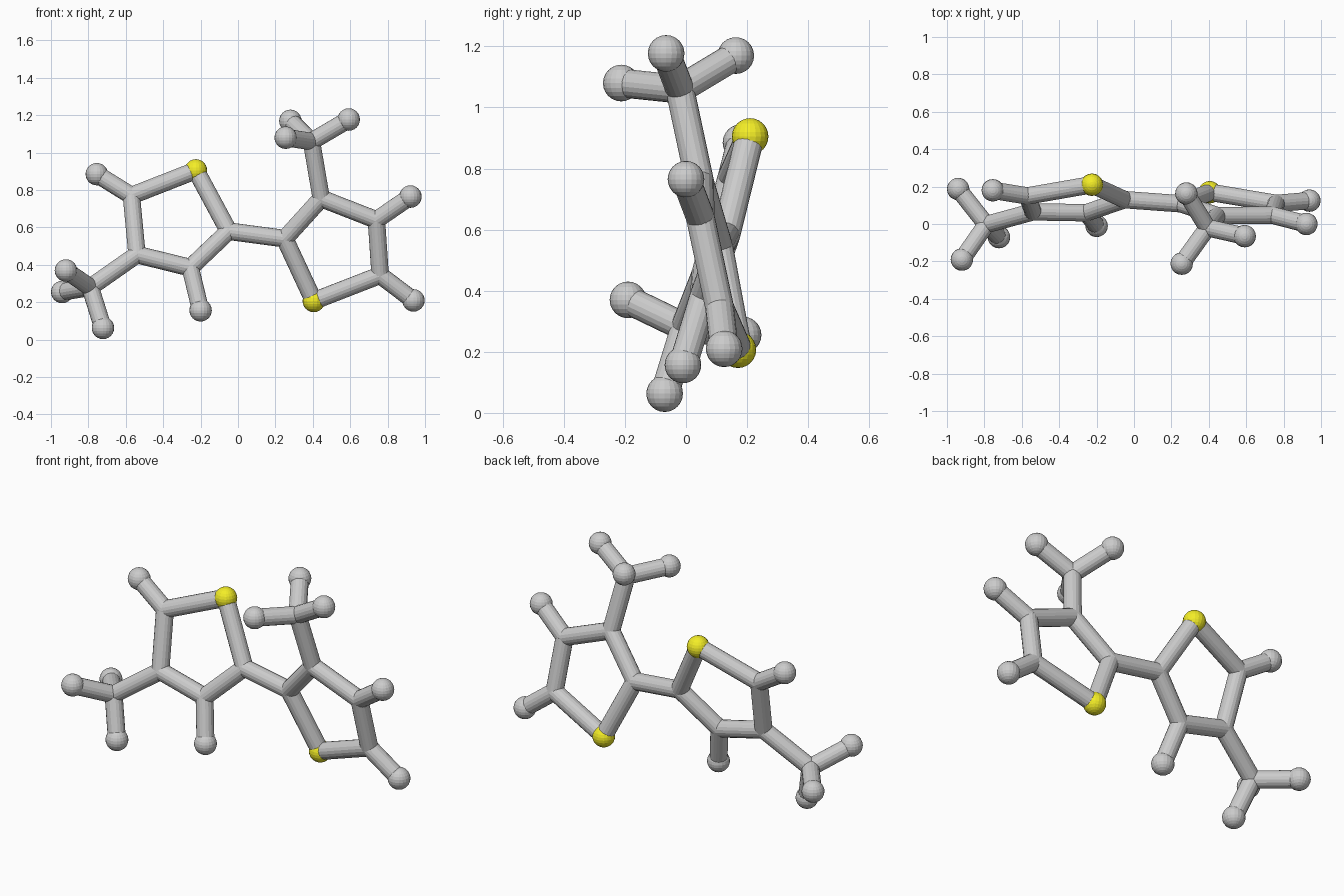
import bpy
from mathutils import Vector

if "Cube" in bpy.data.objects:
    bpy.data.objects.remove(bpy.data.objects["Cube"])

BALL, STICK = 0.06, 0.047

yellow = bpy.data.materials.new("yellow")
yellow.diffuse_color = (0.9, 0.85, 0.02, 1)
yellow.use_nodes = True
yellow.node_tree.nodes["Principled BSDF"].inputs["Base Color"].default_value = yellow.diffuse_color


def ball(name, pos, radius, mat=None):
    bpy.ops.mesh.primitive_uv_sphere_add(segments=20, ring_count=12, radius=radius, location=pos)
    ob = bpy.context.object
    ob.name = name
    if mat:
        ob.data.materials.append(mat)


def stick(name, a, b):
    a, b = Vector(a), Vector(b)
    bpy.ops.mesh.primitive_cylinder_add(vertices=18, radius=STICK, depth=(b - a).length,
                                        location=(a + b) / 2)
    ob = bpy.context.object
    ob.name = name
    ob.rotation_mode = 'QUATERNION'
    ob.rotation_quaternion = (b - a).to_track_quat('Z', 'Y')


def half(side, ring, tips, hub, hub_root, hub_tips):
    # five-sided ring: first point is the yellow ball, the rest are plain joints
    for i, p in enumerate(ring):
        stick(f"{side}_ring_stick", p, ring[(i + 1) % 5])
        if i:
            ball(f"{side}_ring_joint", p, STICK)
    ball(f"{side}_yellow_ball", ring[0], BALL, yellow)
    # single balls on the ring
    for i, p in tips:
        stick(f"{side}_tip_stick", ring[i], p)
        ball(f"{side}_tip_ball", p, BALL)
    # three-armed branch
    stick(f"{side}_branch_stick", ring[hub_root], hub)
    ball(f"{side}_branch_joint", hub, STICK)
    for p in hub_tips:
        stick(f"{side}_branch_arm", hub, p)
        ball(f"{side}_branch_ball", p, BALL)


left = [(-0.225, 0.21, 0.905), (-0.57, 0.15, 0.77), (-0.54, 0.065, 0.455),
        (-0.255, 0.06, 0.385), (-0.05, 0.13, 0.58)]
right = [(0.405, 0.17, 0.207), (0.76, 0.11, 0.345), (0.74, 0.047, 0.64),
         (0.445, 0.045, 0.755), (0.25, 0.108, 0.54)]

half("left", left, [(1, (-0.755, 0.18, 0.885)), (3, (-0.2, -0.01, 0.157))],
     (-0.79, -0.003, 0.28), 2,
     [(-0.92, -0.19, 0.37), (-0.94, 0.187, 0.255), (-0.722, -0.07, 0.063)])
half("right", right, [(1, (0.938, 0.125, 0.21)), (2, (0.922, 0.0, 0.765))],
     (0.393, -0.02, 1.06), 3,
     [(0.28, 0.163, 1.17), (0.255, -0.212, 1.08), (0.592, -0.065, 1.177)])

# stick joining the two rings
stick("bridge_stick", left[4], right[4])
